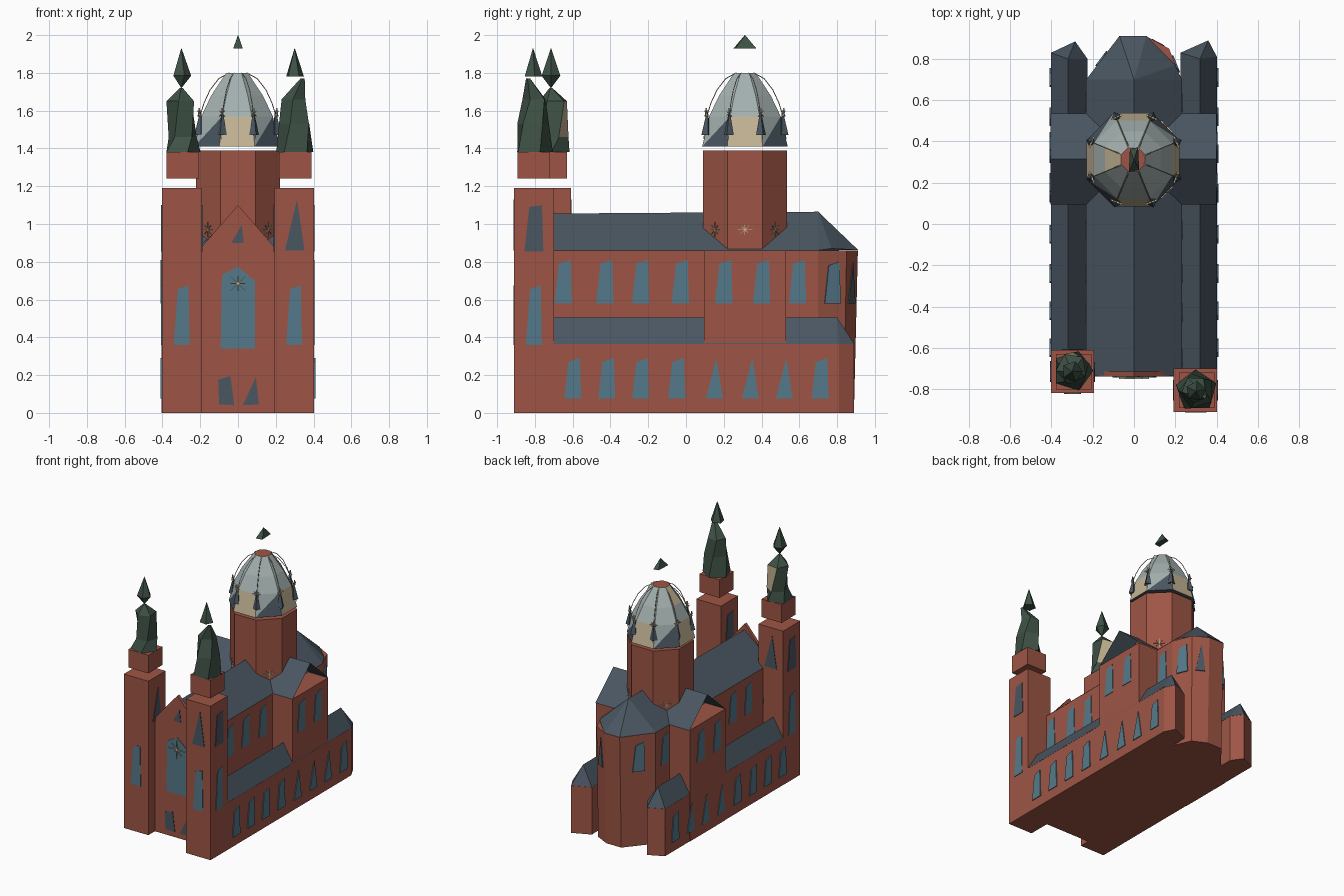
import bpy, math
from math import radians, sin, cos, pi

if "Cube" in bpy.data.objects:
    bpy.data.objects.remove(bpy.data.objects["Cube"])

def srgb(h):
    c = [int(h[i:i + 2], 16) / 255 for i in (0, 2, 4)]
    return [x / 12.92 if x <= 0.04045 else ((x + 0.055) / 1.055) ** 2.4 for x in c] + [1]

MATS = {}
for n, h in dict(brick="9E5545", slate="4A5661", glass="55798A", dome_grey="A3B0AF",
                 sand="C3B494", dark_green="3E5145").items():
    MATS[n] = bpy.data.materials.new(n)
    MATS[n].diffuse_color = srgb(h)

def mesh(name, verts, faces, mats, idx=None):
    me = bpy.data.meshes.new(name)
    me.from_pydata(verts, [], faces)
    for m in mats.split():
        me.materials.append(MATS[m])
    if idx:
        me.polygons.foreach_set("material_index", idx)
    me.update()
    ob = bpy.data.objects.new(name, me)
    bpy.context.collection.objects.link(ob)
    return ob

def loft(name, rings, mats, idx=None):
    """Closed solid through equal-length rings listed from bottom to top."""
    n = len(rings[0])
    faces = [tuple(range(n))[::-1]]
    for r in range(len(rings) - 1):
        for i in range(n):
            j = (i + 1) % n
            faces.append((r * n + i, r * n + j, r * n + n + j, r * n + n + i))
    faces.append(tuple(range((len(rings) - 1) * n, len(rings) * n)))
    return mesh(name, [v for r in rings for v in r], faces, mats, idx)

def prism(name, outline, z0, z1, mat):
    return loft(name, [[(x, y, z) for x, y in outline] for z in (z0, z1)], mat)

def box(name, x0, x1, y0, y1, z0, z1, mat="brick"):
    return prism(name, [(x0, y0), (x1, y0), (x1, y1), (x0, y1)], z0, z1, mat)

def ring(cx, cy, z, r, n, a=0.0):
    return [(cx + r * cos(radians(a) + 2 * pi * i / n), cy + r * sin(radians(a) + 2 * pi * i / n), z)
            for i in range(n)]

def plate(name, pts, x, y, ang, mat, t=0.006):
    """Thin plate on a wall at (x, y) facing ang; pts are (sideways, height)."""
    a = radians(ang)
    rings = [[(x - sin(a) * u + cos(a) * d, y + cos(a) * u + sin(a) * d, z) for u, z in pts]
             for d in (-0.002, t - 0.002)]
    return loft(name, rings, mat)

def pane(w, z0, z1, skew=0.02):
    return [(-w, z0), (w, z0), (w * 0.85, z1), (-w * 0.5, z1 - skew)] if skew >= 0 else \
           [(-w, z0), (w, z0), (w * 0.25, z1)]

def star(name, x, y, z, ang, r):
    pts = []
    for i in range(16):
        q = (r if i % 4 == 0 else r * 0.8) if i % 2 == 0 else r * 0.1
        pts.append((q * sin(i * pi / 8), z + q * cos(i * pi / 8)))
    plate(name, pts[::-1], x, y, ang, "sand", 0.009)

# --- main walls
box("nave_wall", -0.23, 0.23, -0.72, 0.70, 0, 0.86)
box("transept_wall", -0.405, 0.40, 0.095, 0.53, 0, 0.86)
loft("facade", [[(-0.2, y, 0), (0.2, y, 0), (0.2, y, 0.87), (0, y, 1.10), (-0.2, y, 0.87)]
                for y in (-0.74, -0.715)], "brick")

# --- open-ended pitched roofs
mesh("nave_roof", [(-0.232, -0.735, 0.86), (-0.232, 0.70, 0.86), (0, -0.735, 1.055), (0, 0.70, 1.065),
                   (0.232, -0.735, 0.86), (0.232, 0.70, 0.86)],
     [(0, 2, 3, 1), (2, 4, 5, 3)], "slate")
mesh("transept_roof", [(x, y, z) for x in (-0.405, 0.40)
                       for y, z in ((0.095, 0.86), (0.315, 1.055), (0.535, 0.86))],
     [(0, 3, 4, 1), (1, 4, 5, 2)], "slate")

# --- apse
apse = [(0.23, 0.70), (0.17, 0.85), (0.06, 0.91), (-0.07, 0.91), (-0.23, 0.70)]
loft("apse_wall", [[(x * 0.98, 0.70 + (y - 0.70) * 0.9, 0) for x, y in apse],
                   [(x, y, 0.86) for x, y in apse]], "brick")
mesh("apse_roof", [(0, 0.70, 1.065), (0.232, 0.70, 0.86), (0.20, 0.77, 0.87), (0.06, 0.912, 0.862),
                   (-0.07, 0.912, 0.862), (-0.232, 0.70, 0.86)],
     [(0, i, i + 1) for i in range(1, 5)], "slate")

# --- side aisles with ridged roofs and pointed ends
for s, side, tip in ((1, "right", (0.36, 0.89)), (-1, "left", (-0.285, 0.885))):
    o, i, r = s * 0.402, s * 0.225, s * 0.32
    yo, yi = (0.81, 0.83) if s > 0 else (0.83, 0.80)
    outline = [(i, -0.72), (o, -0.72), (o, yo), tip, (i, yi)]
    prism(side + "_aisle_wall", outline[::s], 0, 0.365, "brick")
    v = [(x, y, 0.366) for x, y in outline] + [(r, -0.70, 0.505), (r, 0.80, 0.505)]
    mesh(side + "_aisle_roof", v, [(1, 2, 6, 5), (2, 3, 6), (3, 4, 6), (4, 0, 5, 6), (0, 1, 5)], "slate")

# --- side windows
for s, side, ang in ((1, "right", 0), (-1, "left", 180)):
    for k, y in enumerate((-0.65, -0.43, -0.24, -0.03, 0.20, 0.40, 0.59)):
        x = 0.40 if k in (4, 5) else 0.23
        x = x + 0.005 if s < 0 and k in (4, 5) else x
        plate(f"{side}_upper_window_{k}", pane(0.046, 0.58, 0.81), s * x, y, ang, "glass")
    for k, y in enumerate((-0.60, -0.42, -0.24, -0.05, 0.15, 0.34, 0.52, 0.71)):
        plate(f"{side}_lower_window_{k}", pane(0.045, 0.075, 0.29, -1 if 3 < k < 7 else 0.02),
              s * 0.405, y, ang, "glass")
    # apse side windows
    plate(side + "_apse_window", pane(0.045, 0.58, 0.80), s * (0.20 if s > 0 else 0.155), 0.775 if s > 0 else 0.80,
          22 if s > 0 else 143, "glass", 0.009)
plate("apse_slit", pane(0.035, 0.58, 0.80, -1), 0.115, 0.875, 62, "slate", 0.009)

# --- facade details
plate("great_window", [(-0.092, 0.34), (0.09, 0.34), (0.09, 0.70), (0, 0.775), (-0.085, 0.73)],
      0, -0.74, -90, "glass")
plate("gable_slit", [(-0.035, 0.90), (0.03, 0.90), (0.02, 0.995)], 0, -0.74, -90, "slate")
plate("left_door", [(-0.10, 0.045), (-0.02, 0.04), (-0.04, 0.195), (-0.105, 0.175)], 0, -0.74, -90, "slate")
plate("right_door", [(0.025, 0.04), (0.11, 0.045), (0.095, 0.19)], 0, -0.74, -90, "slate")
star("facade_star", 0, -0.745, 0.685, -90, 0.072)

# --- front towers
for s, side, cx, cy in ((1, "right", 0.297, -0.805), (-1, "left", -0.298, -0.715)):
    h = 0.105
    box(side + "_tower", cx - h, cx + h, cy - h, cy + h, 0, 1.19)
    b = 0.086
    box(side + "_belfry", cx + 0.006 - b, cx + 0.006 + b, cy - b, cy + b, 1.24, 1.38)
    plate(side + "_tower_front_window", pane(0.042, 0.36, 0.675), cx, cy - h, -90, "glass")
    a = 0 if s > 0 else 180
    plate(side + "_tower_side_window", pane(0.042, 0.36, 0.675), cx + s * h, cy, a, "glass")
    for k, (dx, ang) in enumerate(((h, 0), (-h, 180))):
        plate(f"{side}_tower_louvre_{k}", pane(0.05, 0.855, 1.10, -1 if s < 0 and k == 0 else 0.01),
              cx + dx, cy, ang, "slate")
plate("right_tower_front_louvre", pane(0.052, 0.86, 1.13, -1), 0.30, -0.91, -90, "slate")
plate("left_tower_back_louvre", pane(0.052, 0.88, 1.13, -1), -0.298, -0.61, 90, "slate")

# --- faceted, slightly crooked spires
loft("right_spire", [ring(0.302, -0.808, 1.38, 0.103, 5, 20), ring(0.305, -0.81, 1.53, 0.088, 5, 35),
                     ring(0.295, -0.80, 1.66, 0.066, 5, 50), ring(0.342, -0.835, 1.77, 0.012, 5, 50)],
     "dark_green")
loft("left_spire", [ring(-0.298, -0.712, 1.38, 0.10, 5, 0), ring(-0.292, -0.70, 1.46, 0.078, 5, 20),
                    ring(-0.302, -0.70, 1.65, 0.078, 5, 45), ring(-0.30, -0.715, 1.72, 0.008, 5, 45)],
     "dark_green sand", [0] * 6 + [1] + [0] * 10)
loft("right_finial", [ring(0.30, -0.81, 1.78, 0.05, 5, 10), ring(0.30, -0.81, 1.93, 0.001, 5, 10)], "dark_green")
loft("left_finial", [ring(-0.30, -0.715, 1.72, 0.001, 5, 0), ring(-0.30, -0.715, 1.785, 0.052, 5, 0),
                     ring(-0.30, -0.715, 1.93, 0.001, 5, 0)], "dark_green")

# --- octagonal drum
CY = 0.312
loft("drum", [ring(0, CY, z, 0.24, 8, 22.5) for z in (0.86, 1.39)], "brick")
for k in range(8):
    a = radians(k * 45)
    star(f"drum_star_{k}", 0.222 * cos(a), CY + 0.222 * sin(a), 0.97, k * 45, 0.05 if k % 2 == 0 else 0.04)

# --- faceted dome: sand below on the main sides, slate triangles on the diagonals
rings = [ring(-0.005, CY, z, r, 8, 22.5) for z, r in ((1.41, 0.245), (1.57, 0.205), (1.68, 0.148), (1.80, 0.062))]
verts = [v for r in rings for v in r]
faces, idx = [tuple(range(8))[::-1], tuple(range(24, 32))], [2, 3]
for i in range(8):
    j = (i + 1) % 8
    if i % 2:
        faces.append((i, j, 8 + j, 8 + i))
        idx.append(1)
    else:
        faces += [(i, j, 8 + j), (i, 8 + j, 8 + i)]
        idx += [2, 0]
    for r in (8, 16):
        faces.append((r + i, r + j, r + 8 + j, r + 8 + i))
        idx.append(1 if i == 3 and r == 16 else 0)
mesh("dome", verts, faces, "dome_grey sand slate brick", idx)

# --- small pointed dormers round the dome
for k in range(8):
    a = radians(22.5 + 45 * k)
    x, y = 0.222 * cos(a), CY + 0.222 * sin(a)
    loft(f"dormer_{k}", [ring(x, y, 1.47, 0.028, 4, 22.5 + 45 * k),
                         ring(x * 0.97, CY + (y - CY) * 0.97, 1.59, 0.004, 4, 22.5 + 45 * k)], "slate")
    star(f"dome_star_{k}", x * 0.99, CY + (y - CY) * 0.99, 1.585, 22.5 + 45 * k, 0.028)

# --- thin bowed ribs
cu = bpy.data.curves.new("rib_path", "CURVE")
cu.dimensions, cu.bevel_depth, cu.bevel_resolution = "3D", 0.0025, 0
for k in range(8):
    a = radians(22.5 + 45 * k)
    sp = cu.splines.new("POLY")
    sp.points.add(5)
    for p, (r, z) in zip(sp.points, ((0.235, 1.45), (0.225, 1.55), (0.195, 1.64), (0.16, 1.71), (0.11, 1.77), (0.05, 1.80))):
        p.co = (r * cos(a), CY + r * sin(a), z, 1)
tmp = bpy.data.objects.new("rib_path", cu)
bpy.context.collection.objects.link(tmp)
me = bpy.data.meshes.new_from_object(tmp.evaluated_get(bpy.context.evaluated_depsgraph_get()))
bpy.data.objects.remove(tmp)
me.materials.clear()
me.materials.append(MATS["sand"])
bpy.context.collection.objects.link(bpy.data.objects.new("dome_ribs", me))

# --- floating top finial
loft("dome_finial", [[(x, CY + y, 1.93) for x, y in ((-0.025, -0.06), (0.025, -0.05), (0.02, 0.06), (-0.02, 0.05))],
                     ring(0, CY, 2.0, 0.001, 4)], "dark_green")

for m in bpy.data.materials:
    if m.users and not m.is_grease_pencil:
        m.use_nodes = True
        m.node_tree.nodes["Principled BSDF"].inputs["Base Color"].default_value = m.diffuse_color
